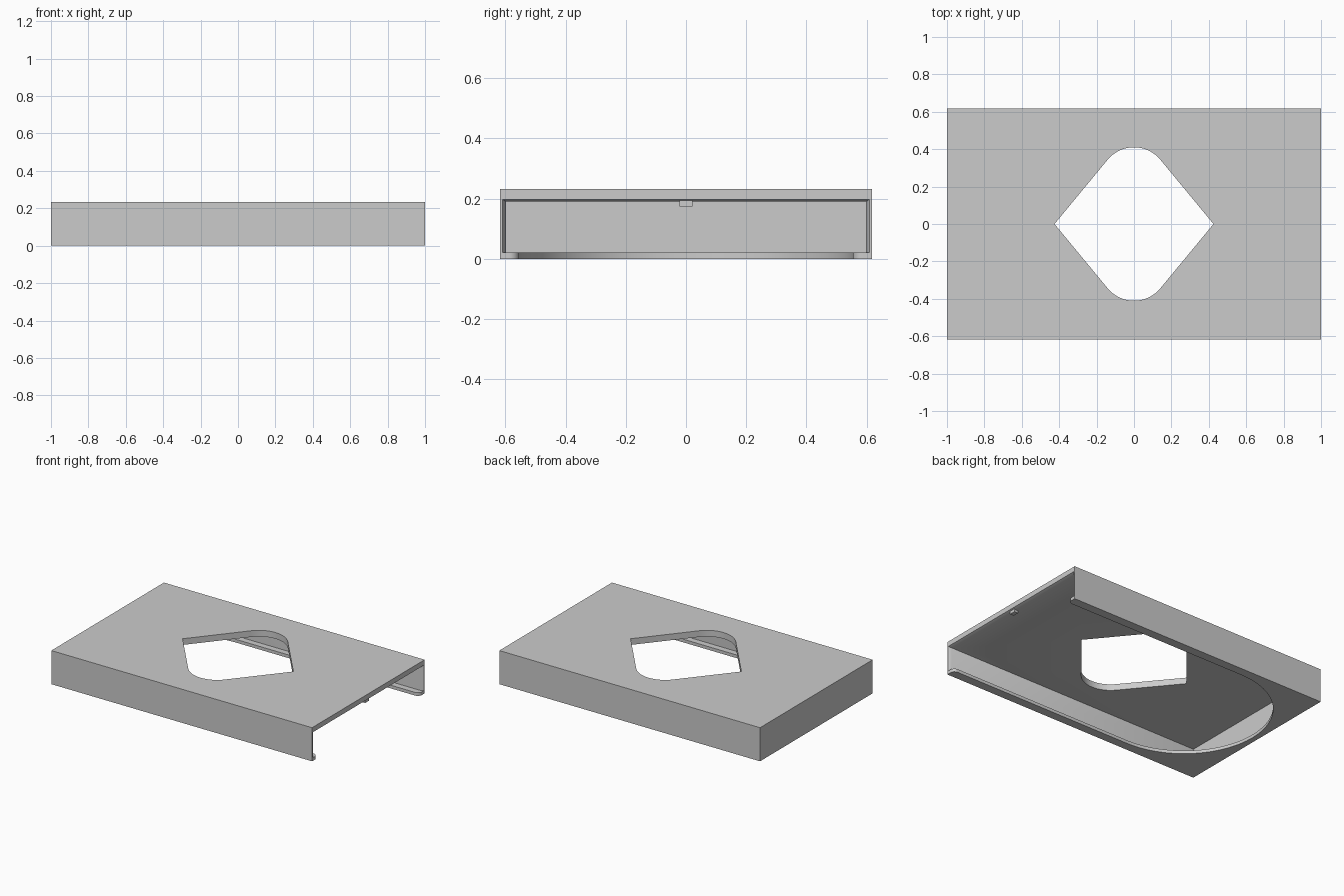
import bpy, bmesh
from math import sin, cos, pi, radians

if "Cube" in bpy.data.objects:
    bpy.data.objects.remove(bpy.data.objects["Cube"])

W, H = 0.617, 0.233       # half depth and height of the cover


def make_object(name, bm):
    bmesh.ops.recalc_face_normals(bm, faces=bm.faces)
    mesh = bpy.data.meshes.new(name)
    bm.to_mesh(mesh)
    bm.free()
    ob = bpy.data.objects.new(name, mesh)
    bpy.context.collection.objects.link(ob)
    return ob


def loft(name, rings):
    """Skin closed rings of equal point count and cap both ends."""
    bm = bmesh.new()
    loops = [[bm.verts.new(p) for p in ring] for ring in rings]
    n = len(loops[0])
    for a, b in zip(loops, loops[1:]):
        for i in range(n):
            j = (i + 1) % n
            bm.faces.new((a[i], a[j], b[j], b[i]))
    bm.faces.new(loops[0])
    bm.faces.new(loops[-1])
    return make_object(name, bm)


def prism(name, outline, z0, z1):
    return loft(name, [[(x, y, z) for x, y in outline] for z in (z0, z1)])


def section(x, half, z0, z1):
    return [(x, -half, z0), (x, half, z0), (x, half, z1), (x, -half, z1)]


def arc(cx, cy, r, a0, a1, n):
    return [(cx + r * cos(radians(a0 + (a1 - a0) * i / n)),
             cy + r * sin(radians(a0 + (a1 - a0) * i / n))) for i in range(n + 1)]


def box(name, x0, x1, y0, y1, z0, z1):
    return prism(name, [(x0, y0), (x1, y0), (x1, y1), (x0, y1)], z0, z1)


# outer block of the slide-on cover
cover = box("cover_shell", -1, 1, -W, W, 0, H)

# inner cavity, open on the right with a small lead-in at the mouth
cavity = loft("cavity_cutter", [
    section(-0.985, 0.598, 0.022, 0.190),
    section(0.98, 0.598, 0.022, 0.190),
    section(1.0, 0.609, 0.022, 0.198),
    section(1.1, 0.609, 0.022, 0.198)])

# U-shaped underside opening that leaves the side lips, rounded at the mouth
slot_r = 0.555
upper = [(1.1, 0.587)] + arc(0.968, 0.587, 0.032, 0, -90, 10)
lower = [(x, -y) for x, y in reversed(upper)]
slot = prism("slot_cutter",
             upper + arc(-0.407, 0, slot_r, 90, 270, 64) + lower, -0.1, 0.1)

# diamond window with two rounded corners
tilt = 39.6
top_arc = arc(0, 0.227, 0.183, tilt, 180 - tilt, 24)
window = prism("window_cutter",
               [(0.425, 0)] + top_arc + [(-0.425, 0)] + [(-x, -y) for x, y in top_arc],
               0.1, 0.4)

# carve the shell
for cutter in (cavity, slot, window):
    cutter.hide_render = True
    mod = cover.modifiers.new(cutter.name, 'BOOLEAN')
    mod.operation = 'DIFFERENCE'
    mod.solver = 'EXACT'
    mod.object = cutter
bpy.context.view_layer.objects.active = cover
cover.select_set(True)
for mod in list(cover.modifiers):
    bpy.ops.object.modifier_apply(modifier=mod.name)
for cutter in (cavity, slot, window):
    bpy.data.objects.remove(cutter)
bpy.ops.object.shade_smooth_by_angle(angle=radians(30))

# small catch tab under the top plate at the mouth
box("catch_tab", 0.96, 0.99, -0.021, 0.021, 0.174, 0.205)
